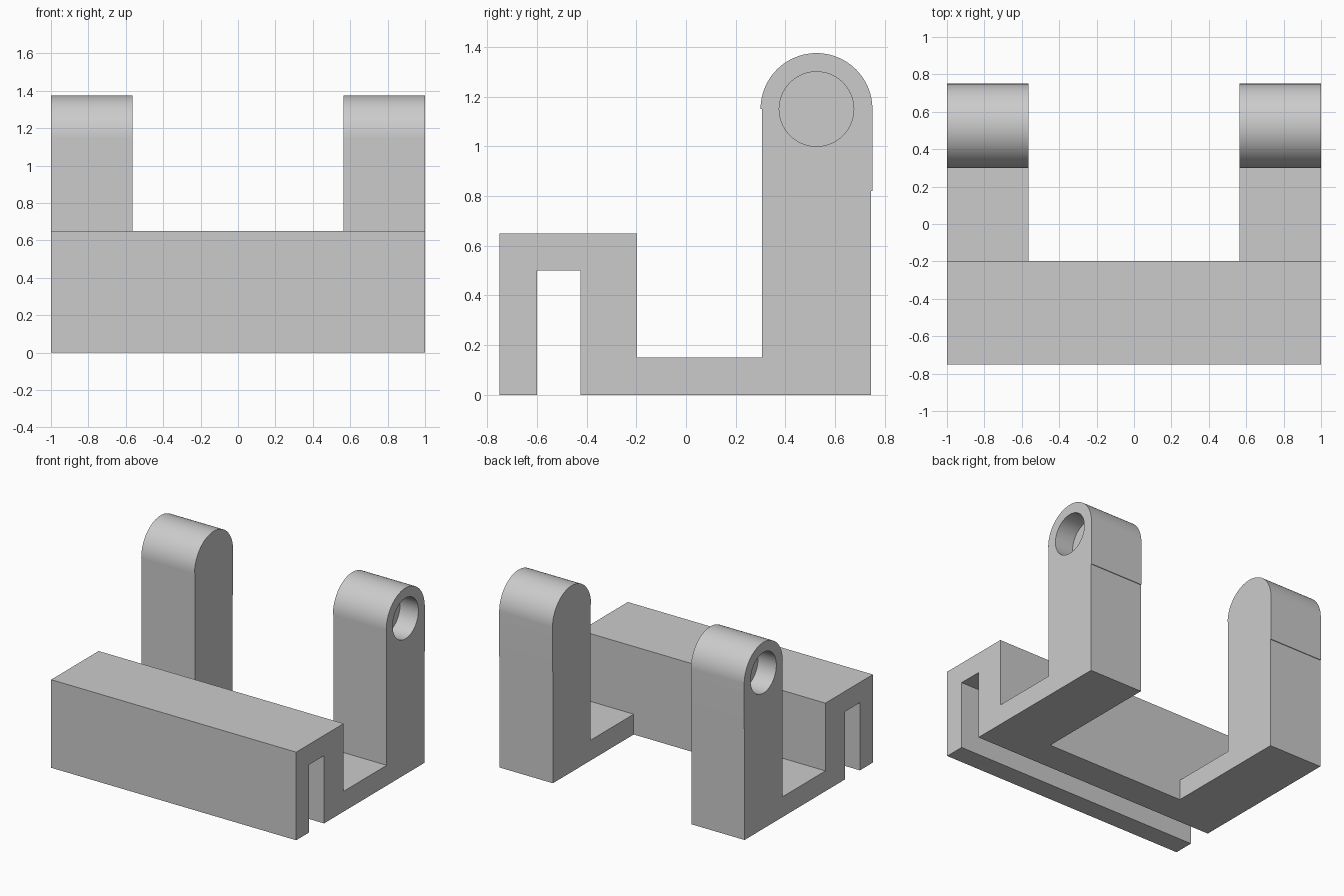
import bpy, bmesh, math

cube = bpy.data.objects.get("Cube")
if cube:
    bpy.data.objects.remove(cube, do_unlink=True)

# Single plain grey
grey = bpy.data.materials.new("plain_grey")
grey.use_nodes = True
colour = (0.6, 0.6, 0.6, 1)
grey.diffuse_color = colour
grey.node_tree.nodes["Principled BSDF"].inputs["Base Color"].default_value = colour


def extrude_profile(name, points, x0, x1):
    """Extrude a (y, z) outline from x0 to x1."""
    bm = bmesh.new()
    face = bm.faces.new([bm.verts.new((x0, y, z)) for y, z in points])
    result = bmesh.ops.extrude_face_region(bm, geom=[face])
    verts = [v for v in result["geom"] if isinstance(v, bmesh.types.BMVert)]
    bmesh.ops.translate(bm, verts=verts, vec=(x1 - x0, 0, 0))
    bmesh.ops.recalc_face_normals(bm, faces=bm.faces)
    mesh = bpy.data.meshes.new(name)
    bm.to_mesh(mesh)
    bm.free()
    obj = bpy.data.objects.new(name, mesh)
    bpy.context.collection.objects.link(obj)
    mesh.materials.append(grey)
    return obj


def arc(radius, start, end, steps):
    """Points around the pivot centre."""
    angles = [start + (end - start) * i / steps for i in range(steps + 1)]
    return [(0.525 + radius * math.cos(a), 1.15 + radius * math.sin(a)) for a in angles]


def cut(body, cutter):
    cutter.hide_render = True
    mod = body.modifiers.new("cut", "BOOLEAN")
    mod.operation = "DIFFERENCE"
    mod.solver = "EXACT"
    mod.object = cutter
    bpy.context.view_layer.objects.active = body
    bpy.ops.object.modifier_apply(modifier=mod.name)
    bpy.data.objects.remove(cutter, do_unlink=True)


# Slotted front block, thin base and round-topped arms in one side profile
profile = [(-0.75, 0), (-0.75, 0.65), (-0.197, 0.65), (-0.197, 0.15),
           (0.305, 0.15), (0.305, 1.15)]
profile += arc(0.225, math.pi, 0, 48)
profile += [(0.75, 0.82), (0.745, 0.82), (0.745, 0),
            (-0.425, 0), (-0.425, 0.5), (-0.6, 0.5), (-0.6, 0)]
bracket = extrude_profile("bracket", profile, -1, 1)

# Open gap between the two arms
gap = [(-0.197, -0.5), (1, -0.5), (1, 2), (-0.197, 2)]
cut(bracket, extrude_profile("gap_cutter", gap, -0.565, 0.565))

# Blind pivot hole in the outer face of each arm
circle = arc(0.15, 0, math.tau, 64)[:-1]
for side in (-1, 1):
    cut(bracket, extrude_profile("hole_cutter", circle, side * 0.85, side * 1.2))

# Smooth curves, sharp edges
bpy.ops.object.select_all(action="DESELECT")
bracket.select_set(True)
bpy.context.view_layer.objects.active = bracket
bpy.ops.object.shade_smooth_by_angle(angle=math.radians(30))
